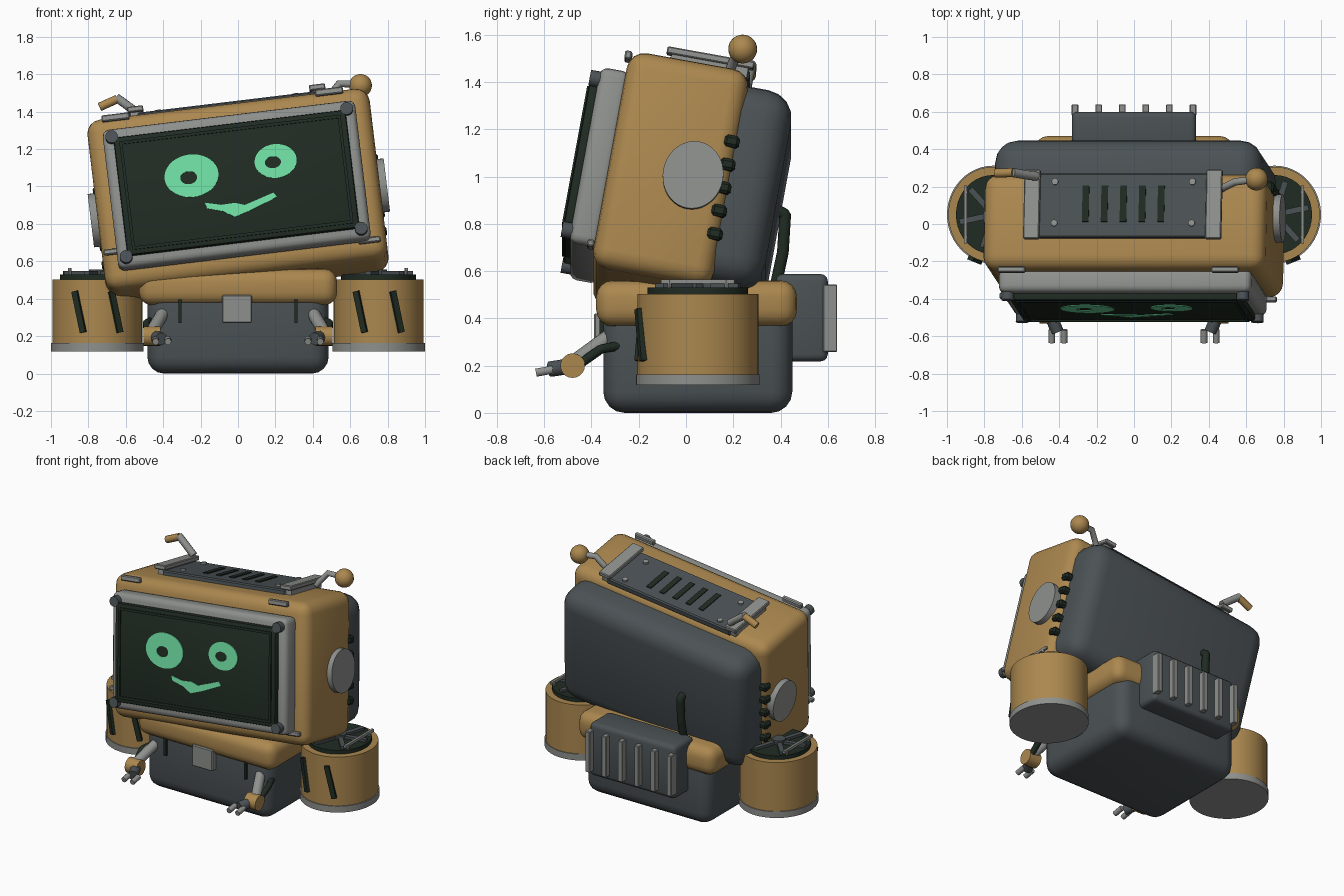
import bpy, bmesh, math
from mathutils import Matrix, Vector, Euler

if "Cube" in bpy.data.objects:
    bpy.data.objects.remove(bpy.data.objects["Cube"])


def material(name, rgb):
    m = bpy.data.materials.new(name)
    m.diffuse_color = (*rgb, 1)
    m.use_nodes = True
    m.node_tree.nodes["Principled BSDF"].inputs["Base Color"].default_value = m.diffuse_color
    return m


BRASS = material("ochre paint", (0.41, 0.245, 0.078))
SLATE = material("dark slate", (0.070, 0.083, 0.090))
GREY = material("light grey metal", (0.27, 0.28, 0.265))
DARK = material("dark green", (0.014, 0.024, 0.016))
GLOW = material("mint glow", (0.155, 0.72, 0.36))

WORLD = Matrix.Identity(4)
# Head frame: leaning back and rolled to one side
HEAD = Matrix.Translation((0, -0.065, 0.95)) @ Euler((-0.18, -0.12, 0)).to_matrix().to_4x4()


def finish(name, bm, mat, frame, bevel=0, seg=3):
    if bevel:
        bmesh.ops.bevel(bm, geom=bm.edges[:], offset=bevel, segments=seg, profile=0.5, affect='EDGES')
    bmesh.ops.recalc_face_normals(bm, faces=bm.faces[:])
    me = bpy.data.meshes.new(name)
    bm.to_mesh(me)
    bm.free()
    me.materials.append(mat)
    ob = bpy.data.objects.new(name, me)
    bpy.context.collection.objects.link(ob)
    ob.matrix_world = frame
    bpy.ops.object.select_all(action='DESELECT')
    ob.select_set(True)
    bpy.context.view_layer.objects.active = ob
    bpy.ops.object.shade_smooth_by_angle(angle=math.radians(35))
    return ob


def box(name, loc, size, mat, bevel=0, frame=WORLD, seg=3, rot=(0, 0, 0)):
    bm = bmesh.new()
    bmesh.ops.create_cube(bm, size=1, matrix=Matrix.Diagonal((*size, 1)))
    return finish(name, bm, mat, frame @ Matrix.Translation(loc) @ Euler(rot).to_matrix().to_4x4(), bevel, seg)


def disc(name, loc, rx, ry, depth, mat, axis='Z', frame=WORLD, sides=40):
    # rx, ry are the radii; axis is the direction of the depth
    rot = {'Z': Matrix.Identity(4), 'Y': Matrix.Rotation(math.pi / 2, 4, 'X'),
           'X': Matrix.Rotation(math.pi / 2, 4, 'Y')}[axis]
    bm = bmesh.new()
    bmesh.ops.create_cone(bm, cap_ends=True, segments=sides, radius1=1, radius2=1, depth=1,
                          matrix=rot @ Matrix.Diagonal((rx, ry, depth, 1)))
    return finish(name, bm, mat, frame @ Matrix.Translation(loc))


def tube(name, points, radius, mat, frame=WORLD, smooth=False):
    cu = bpy.data.curves.new(name, 'CURVE')
    cu.dimensions = '3D'
    cu.bevel_depth = radius
    cu.bevel_resolution = 3
    cu.use_fill_caps = True
    if smooth:
        sp = cu.splines.new('NURBS')
        sp.use_endpoint_u = True
        sp.order_u = 3
    else:
        sp = cu.splines.new('POLY')
    sp.points.add(len(points) - 1)
    for p, co in zip(sp.points, points):
        p.co = (*co, 1)
    cu.materials.append(mat)
    ob = bpy.data.objects.new(name, cu)
    bpy.context.collection.objects.link(ob)
    ob.matrix_world = frame
    return ob


def plate(name, outline, y, depth, mat, hole=None):
    # Flat ribbon or ring lying on the screen, outline in head x, z
    bm = bmesh.new()
    a = [bm.verts.new((x, y, z)) for x, z in outline]
    if hole:
        b = [bm.verts.new((x, y, z)) for x, z in hole]
        n = len(a)
        faces = [bm.faces.new((a[i], a[(i + 1) % n], b[(i + 1) % n], b[i])) for i in range(n)]
    else:
        faces = [bm.faces.new(a)]
    ext = bmesh.ops.extrude_face_region(bm, geom=faces)
    bmesh.ops.translate(bm, vec=(0, -depth, 0),
                        verts=[g for g in ext['geom'] if isinstance(g, bmesh.types.BMVert)])
    return finish(name, bm, mat, HEAD)


def ellipse(cx, cz, rx, rz, n=36):
    return [(cx + rx * math.cos(2 * math.pi * i / n), cz + rz * math.sin(2 * math.pi * i / n)) for i in range(n)]


# Head shell and rear casing
box("head_shell", (0, 0, 0), (1.52, 0.52, 0.935), BRASS, 0.075, HEAD, 4)
box("head_rear_casing", (0, 0.28, -0.01), (1.44, 0.37, 0.85), SLATE, 0.12, HEAD, 4)

# Screen bezel, panel and raised rim
box("screen_bezel", (0, -0.305, 0), (1.36, 0.13, 0.76), GREY, 0.035, HEAD)
box("screen_panel", (0, -0.375, 0), (1.25, 0.06, 0.645), DARK, 0.012, HEAD, 2)
for s in (-1, 1):
    box("screen_rim_horizontal", (0, -0.406, s * 0.288), (1.19, 0.014, 0.016), DARK, 0, HEAD)
    box("screen_rim_vertical", (s * 0.588, -0.406, 0), (0.016, 0.014, 0.56), DARK, 0, HEAD)
    for t in (-1, 1):
        disc("bezel_bolt", (s * 0.633, -0.385, t * 0.328), 0.034, 0.034, 0.045, SLATE, 'Y', HEAD, 16)

# Face on the screen
plate("left_eye", ellipse(-0.234, 0.064, 0.145, 0.116), -0.404, 0.006, GLOW, ellipse(-0.25, 0.055, 0.045, 0.035))
plate("right_eye", ellipse(0.222, 0.089, 0.113, 0.092), -0.404, 0.006, GLOW, ellipse(0.207, 0.084, 0.043, 0.032))
plate("mouth", [(-0.180, -0.090), (-0.095, -0.112), (-0.02, -0.110), (0.03, -0.128), (0.19, -0.080),
                (0.207, -0.105), (0.06, -0.160), (-0.03, -0.186), (-0.09, -0.148), (-0.172, -0.122)],
      -0.404, 0.006, GLOW)

# Bezel clips
for x, z in ((-0.60, 0.455), (0.55, 0.455)):
    box("top_clip", (x, -0.265, z), (0.15, 0.03, 0.035), GREY, 0.006, HEAD, 1)
for x, z in ((0.67, -0.375), (-0.69, -0.27)):
    box("lower_clip", (x, -0.275, z), (0.12, 0.03, 0.03), GREY, 0.006, HEAD, 1)

# Side dials and edge vents
for s in (-1, 1):
    disc("side_dial", (s * 0.772, 0.10, -0.02), 0.144, 0.128, 0.05, GREY, 'X', HEAD)
    for i in range(5):
        box("edge_vent", (s * 0.73, 0.235, 0.155 - i * 0.1), (0.075, 0.065, 0.05), DARK, 0.012, HEAD, 1)

# Top hatch with slots, bolts and handle bars
box("top_hatch", (0, 0.078, 0.475), (0.96, 0.35, 0.045), SLATE, 0.008, HEAD, 1)
for i in range(5):
    box("hatch_slot", (-0.203 + i * 0.1015, 0.085, 0.498), (0.036, 0.195, 0.012), DARK, 0, HEAD)
for s in (-1, 1):
    box("handle_bar", (s * 0.49, 0.078, 0.517), (0.086, 0.375, 0.03), GREY, 0.005, HEAD, 1)
    box("handle_foot", (s * 0.49, 0.078, 0.485), (0.06, 0.33, 0.05), GREY, 0, HEAD)
    for y in (-0.02, 0.205):
        disc("hatch_bolt", (s * 0.37, y, 0.502), 0.018, 0.018, 0.016, GREY, 'Z', HEAD, 12)

# Antennas
tube("ball_antenna_stem", [(0.47, 0.19, 1.46), (0.54, 0.225, 1.55), (0.65, 0.24, 1.545)], 0.02, GREY)
bm = bmesh.new()
bmesh.ops.create_uvsphere(bm, u_segments=24, v_segments=14, radius=0.061)
finish("antenna_ball", bm, BRASS, Matrix.Translation((0.655, 0.24, 1.54)))
tube("bent_antenna_stem", [(-0.52, 0.255, 1.38), (-0.56, 0.26, 1.41), (-0.65, 0.275, 1.475)], 0.024, GREY)
tube("bent_antenna_tip", [(-0.645, 0.275, 1.468), (-0.74, 0.272, 1.425)], 0.024, BRASS)

# Lower body, shoulder block and buckle
box("lower_body", (0, 0.05, 0.25), (0.97, 0.80, 0.50), SLATE, 0.09, seg=4)
box("shoulder_block", (0, 0.045, 0.463), (1.06, 0.85, 0.195), BRASS, 0.07, seg=4)
box("neck", (0, 0.0, 0.55), (0.6, 0.4, 0.14), SLATE, 0.02)
box("buckle", (-0.005, -0.36, 0.345), (0.16, 0.06, 0.15), GREY, 0.006, seg=1)

# Back pack with cooling fins and hose
box("back_pack", (0, 0.49, 0.403), (0.665, 0.22, 0.37), SLATE, 0.03)
for i in range(6):
    box("cooling_fin", (-0.315 + i * 0.126, 0.61, 0.40), (0.036, 0.06, 0.285), GREY, 0.004, seg=1)
tube("back_hose", [(-0.25, 0.34, 0.88), (-0.25, 0.42, 0.84), (-0.25, 0.41, 0.68), (-0.25, 0.38, 0.54)],
     0.026, DARK, smooth=True)

for s in (-1, 1):
    # Side pods with base ring, grille and fan
    px, py = s * 0.752, 0.05
    disc("pod_base", (px, py, 0.14), 0.248, 0.262, 0.044, GREY, sides=48)
    disc("pod_drum", (px, py, 0.325), 0.241, 0.256, 0.356, BRASS, sides=48)
    disc("pod_grille", (px, py, 0.515), 0.20, 0.212, 0.03, DARK)
    disc("fan_hub", (px, py, 0.54), 0.045, 0.045, 0.035, SLATE, sides=16)
    for i in range(3):
        box("fan_spoke", (px, py, 0.538), (0.37, 0.032, 0.018), SLATE, rot=(0, 0, math.radians(12 + 60 * i)))
    box("fan_guard_bar", (s * 0.9, py, 0.556), (0.016, 0.31, 0.018), GREY)
    for y in (-0.07, 0.17):
        disc("guard_post", (s * 0.9, y, 0.54), 0.01, 0.01, 0.05, GREY, sides=8)
    for dx in (-0.095, 0.095):
        box("pod_slash", (px + dx, -0.185, 0.33), (0.032, 0.04, 0.225), DARK,
            rot=(0, -0.22, math.copysign(0.38, dx)))

    # Arms: hose, forearm, elbow, wrist and gripper
    box("body_slot", (s * 0.31, -0.352, 0.34), (0.016, 0.03, 0.14), DARK)
    tube("forearm", [(s * 0.40, -0.32, 0.325), (s * 0.465, -0.47, 0.215)], 0.034, GREY)
    tube("arm_hose", [(s * 0.46, -0.28, 0.285), (s * 0.49, -0.36, 0.27), (s * 0.48, -0.46, 0.20)],
         0.02, DARK, smooth=True)
    disc("elbow", (s * 0.46, -0.48, 0.20), 0.052, 0.052, 0.09, BRASS, 'X', sides=20)
    tube("wrist", [(s * 0.45, -0.48, 0.20), (s * 0.41, -0.575, 0.185)], 0.034, SLATE)
    for x in (0.374, 0.44):
        tube("gripper_finger", [(s * x, -0.565, 0.183), (s * x, -0.635, 0.170)], 0.018, GREY)
